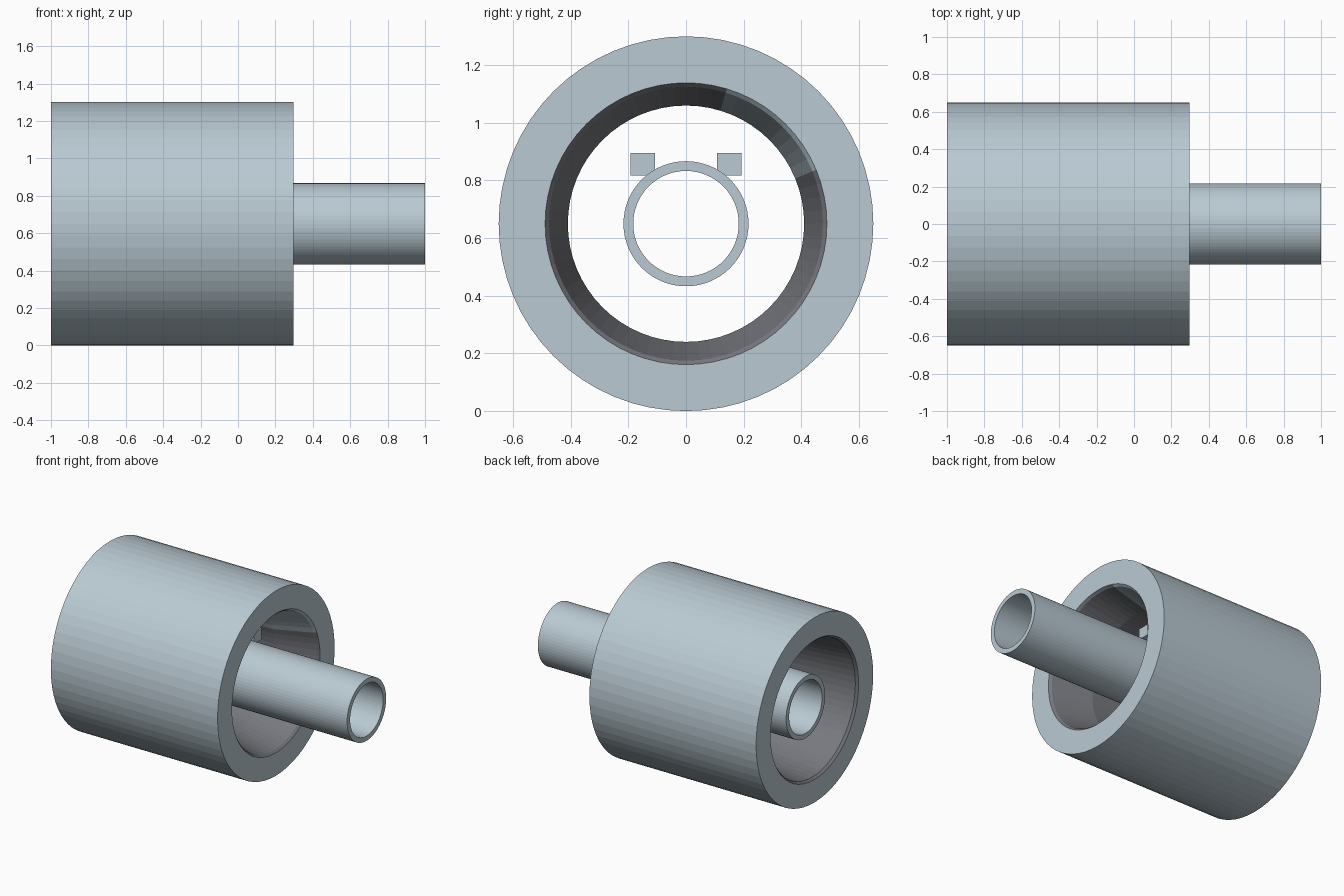
import bpy
import bmesh
from math import cos, sin, tau

cube = bpy.data.objects.get("Cube")
if cube:
    bpy.data.objects.remove(cube, do_unlink=True)

AXIS_Z = 0.65
SIDES = 64


def material(name, colour):
    mat = bpy.data.materials.new(name)
    mat.use_nodes = True
    mat.diffuse_color = colour
    mat.node_tree.nodes["Principled BSDF"].inputs["Base Color"].default_value = colour
    return mat


steel = material("pale blue grey", (0.49, 0.59, 0.65, 1))
lining = material("dark grey", (0.185, 0.19, 0.21, 1))


def finish(bm, name):
    bmesh.ops.recalc_face_normals(bm, faces=bm.faces)
    mesh = bpy.data.meshes.new(name)
    bm.to_mesh(mesh)
    bm.free()
    mesh.materials.append(steel)
    mesh.materials.append(lining)
    obj = bpy.data.objects.new(name, mesh)
    bpy.context.collection.objects.link(obj)
    return obj


def lathe(name, profile, lined=(), gap=()):
    """Revolve a closed (x, radius) profile around the long axis.

    Profile segments in lined are dark, except on the sides in gap.
    """
    bm = bmesh.new()
    rings = []
    for i in range(SIDES):
        a = tau * i / SIDES
        rings.append([bm.verts.new((x, r * cos(a), AXIS_Z + r * sin(a)))
                      for x, r in profile])
    n = len(profile)
    for i in range(SIDES):
        here, after = rings[i], rings[(i + 1) % SIDES]
        for j in range(n):
            k = (j + 1) % n
            face = bm.faces.new((here[j], here[k], after[k], after[j]))
            face.material_index = int(j in lined and i not in gap)
    return finish(bm, name)


def box(name, low, high):
    bm = bmesh.new()
    bmesh.ops.create_cube(bm, size=1)
    for v in bm.verts:
        for i in range(3):
            v.co[i] = low[i] if v.co[i] < 0 else high[i]
    return finish(bm, name)


# Thick outer sleeve; its narrowing bore has a dark lining, open along one strip
lathe("outer_sleeve", [
    (-1, 0.65), (0.296, 0.65),
    (0.296, 0.489), (0.28, 0.475), (0.0, 0.41),
    (-0.3, 0.41), (-0.984, 0.475), (-1, 0.489),
], lined=range(2, 7), gap=range(4, 13))

# Thin tube through the middle
lathe("inner_tube", [(-0.93, 0.217), (1, 0.217), (1, 0.183), (-0.93, 0.183)])

# Pair of key blocks on top of the tube
for side, name in ((1, "back_key_block"), (-1, "front_key_block")):
    ys = sorted((side * 0.108, side * 0.192))
    box(name, (-0.4, ys[0], 0.818), (0.05, ys[1], 0.895))
